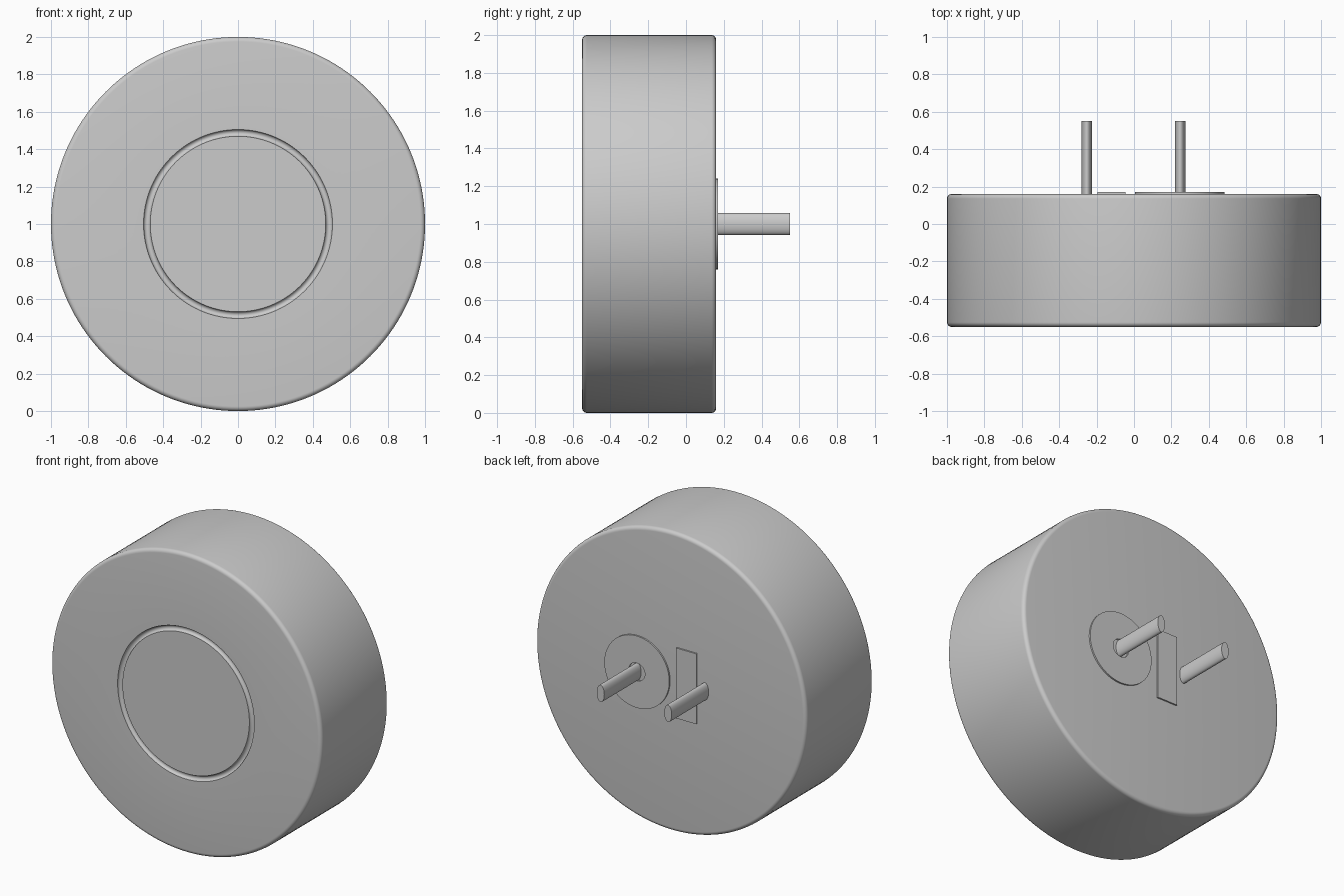
import bpy, bmesh, math
from math import sin, cos, pi, radians

if "Cube" in bpy.data.objects:
    bpy.data.objects.remove(bpy.data.objects["Cube"])

FRONT, BACK, TIP = -0.55, 0.16, 0.55


def finish(name, bm):
    bmesh.ops.recalc_face_normals(bm, faces=bm.faces)
    mesh = bpy.data.meshes.new(name)
    bm.to_mesh(mesh)
    bm.free()
    ob = bpy.data.objects.new(name, mesh)
    bpy.context.collection.objects.link(ob)
    bpy.ops.object.select_all(action='DESELECT')
    ob.select_set(True)
    bpy.context.view_layer.objects.active = ob
    bpy.ops.object.shade_smooth_by_angle(angle=radians(32))
    return ob


def lathe(name, profile, cx=0.0, steps=128, closed=False, sx=1.0):
    """Spin (radius, y) points around the y axis through (cx, z=1)."""
    bm = bmesh.new()
    rings = []
    for r, y in profile:
        if r == 0:
            rings.append([bm.verts.new((cx, y, 1))] * steps)
        else:
            rings.append([bm.verts.new((cx + sx * r * cos(2 * pi * i / steps), y,
                                        1 + r * sin(2 * pi * i / steps))) for i in range(steps)])
    pairs = list(zip(rings, rings[1:]))
    if closed:
        pairs.append((rings[-1], rings[0]))
    for a, b in pairs:
        for i in range(steps):
            j = (i + 1) % steps
            bm.faces.new(list(dict.fromkeys((a[i], a[j], b[j], b[i]))))
    return finish(name, bm)


def arc(r, y, rad, a0, a1, n=6):
    return [(r + rad * cos(radians(a0 + (a1 - a0) * k / n)),
             y + rad * sin(radians(a0 + (a1 - a0) * k / n))) for k in range(n + 1)]


# Round capsule body with rounded rims and a circular groove on the front
f = 0.025
profile = ([(0, FRONT)]
           + arc(0.487, FRONT, 0.018, 180, 0, 10)
           + arc(1 - f, FRONT + f, f, -90, 0)
           + arc(1 - f, BACK - f, f, 0, 90)
           + [(0, BACK)])
lathe("capsule_body", profile, steps=160)

# Round contact pad with a bore around its pin
lathe("round_pad", [(0.06, BACK - 0.01), (0.24, BACK - 0.01),
                    (0.24, BACK + 0.01), (0.06, BACK + 0.01)], cx=0.245, steps=96, closed=True)

# Narrow rectangular contact pad
bm = bmesh.new()
bmesh.ops.create_cube(bm, size=1)
for v in bm.verts:
    v.co = (-0.12 + v.co.x * 0.15, BACK + v.co.y * 0.02, 1.003 + v.co.z * 0.47)
finish("strip_pad", bm)

# Two flattened oval pins
for name, x in (("pin_left", -0.252), ("pin_right", 0.247)):
    lathe(name, [(0, BACK - 0.02), (0.0575, BACK - 0.02), (0.0575, TIP), (0, TIP)],
          cx=x, steps=48, sx=0.48)
